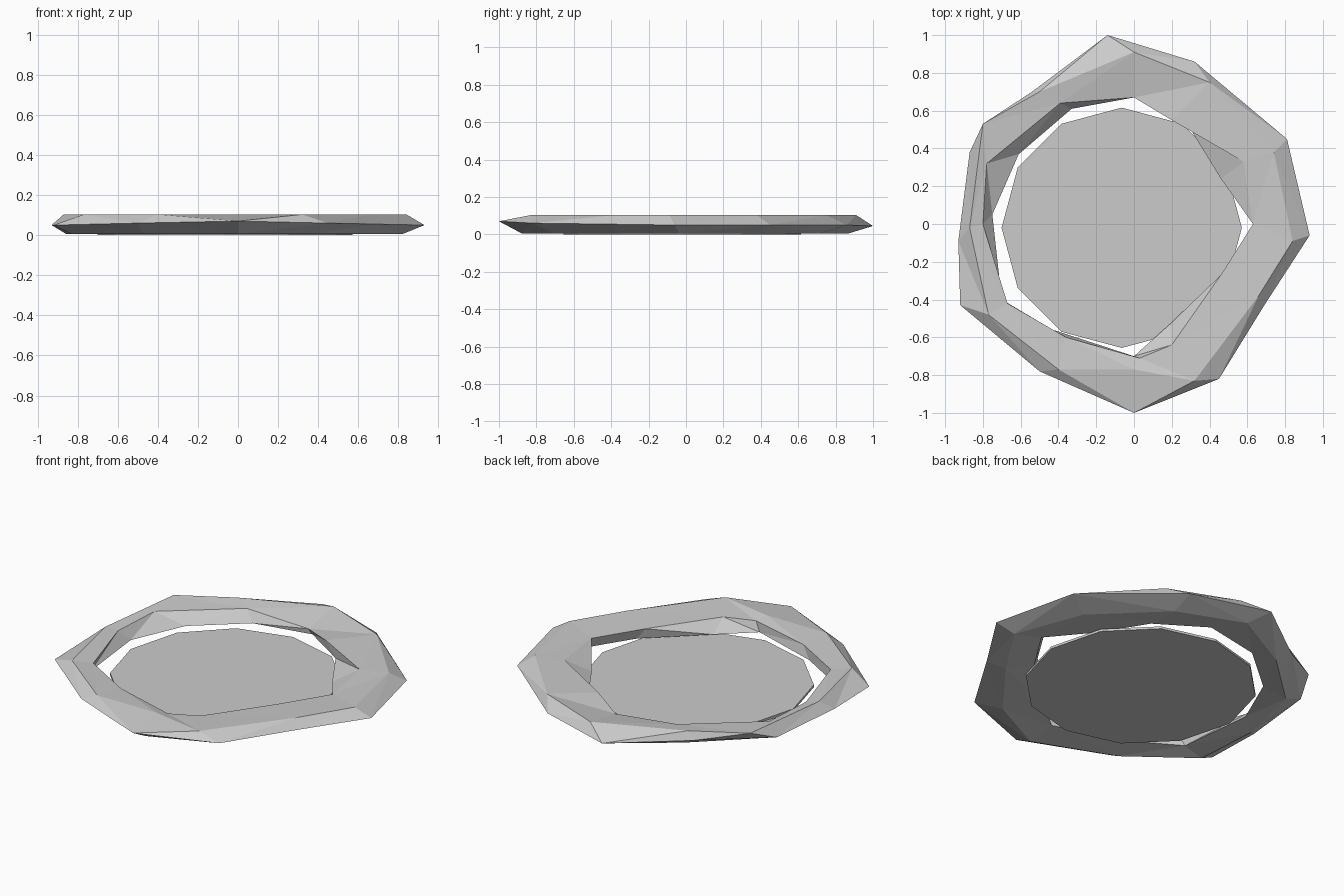
import bpy, bmesh

def finish(name, bm):
    bmesh.ops.recalc_face_normals(bm, faces=bm.faces)
    me = bpy.data.meshes.new(name)
    bm.to_mesh(me)
    bm.free()
    ob = bpy.data.objects.new(name, me)
    bpy.context.collection.objects.link(ob)
    return ob

# Rough stone rim: twelve stations, each with outer, top outer, top inner, inner points (x, y)
stations = [
    (.93, -.06, .84, -.09, .63, .00, .66, .00),
    (.81, .45, .74, .38, .58, .33, .46, .24),
    (.32, .86, .40, .75, .20, .55, .30, .50),
    (-.14, 1.0, .00, .91, .00, .67, .02, .68),
    (-.54, .70, -.50, .70, -.39, .64, -.33, .61),
    (-.87, .38, -.80, .53, -.78, .32, -.61, .37),
    (-.93, -.09, -.87, -.02, -.80, .00, -.75, .05),
    (-.92, -.43, -.77, -.48, -.67, -.42, -.70, -.40),
    (-.50, -.78, -.40, -.77, -.36, -.60, -.43, -.56),
    (.00, -1.0, .00, -.77, .03, -.71, .00, -.70),
    (.45, -.82, .32, -.83, .20, -.64, .19, -.53),
    (.69, -.43, .66, -.38, .46, -.27, .50, -.25),
]
outer_z = [.05, .05, .05, .045, .055, .04, .05, .05, .06, .07, .06, .055]
inner_top_z = [.09, .10, .09, .06, .09, .09, .09, .09, .09, .085, .09, .09]

bm = bmesh.new()
rings = []
for s, oz, iz in zip(stations, outer_z, inner_top_z):
    o, t1, t2, i = [s[k:k + 2] for k in (0, 2, 4, 6)]
    low = [o[k] * .6 + i[k] * .4 for k in (0, 1)]
    pts = [(*o, oz), (*t1, .103), (*t2, iz), (*i, .028), (*low, .006)]
    rings.append([bm.verts.new(p) for p in pts])
for a, b in zip(rings, rings[1:] + rings[:1]):
    for k in range(5):
        m = (k + 1) % 5
        bm.faces.new((a[k], b[k], b[m], a[m]))
bmesh.ops.triangulate(bm, faces=bm.faces)
finish("stone_rim", bm)

# Thin twelve-sided water disc, slightly off centre
bpy.ops.mesh.primitive_cylinder_add(vertices=12, radius=.636, depth=.014,
                                    location=(-.065, -.02, .007))
bpy.context.object.name = "water_disc"
